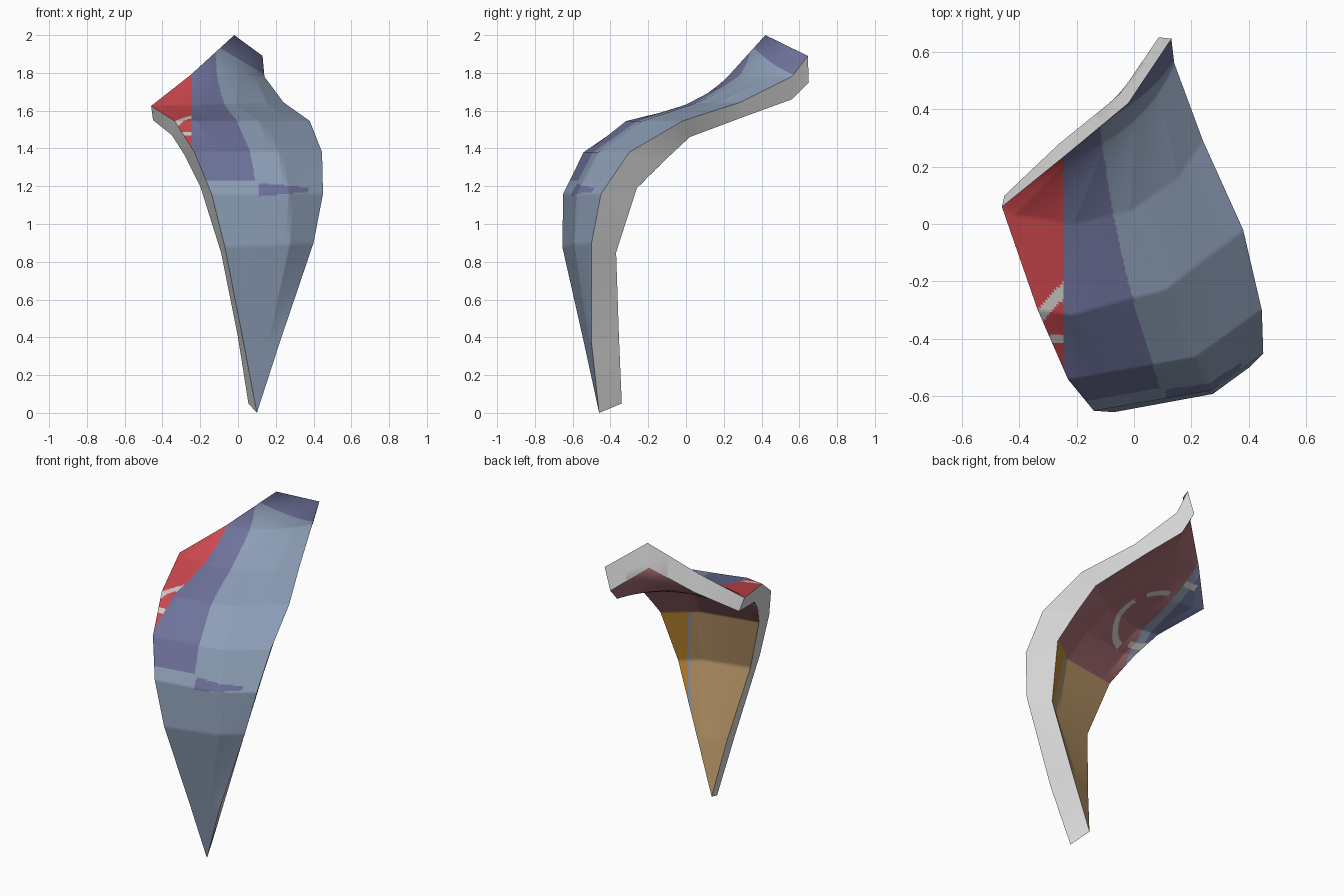
import bpy, bmesh, math
from mathutils import Vector

if "Cube" in bpy.data.objects:
    bpy.data.objects.remove(bpy.data.objects["Cube"])

# ---- flat colours (sRGB converted to linear) ----
def lin(c):
    c /= 255
    return c / 12.92 if c <= 0.04045 else ((c + 0.055) / 1.055) ** 2.4

COLOURS = {
    "slate_blue": (141, 158, 182),
    "muted_purple": (110, 114, 154),
    "faded_red": (205, 72, 78),
    "pale_stripe": (208, 206, 202),
    "break_grey": (220, 220, 220),
    "tan_lining": (190, 155, 107),
    "orange_lining": (198, 142, 50),
    "dusty_maroon": (168, 110, 116),
}
SLATE, PURPLE, RED, STRIPE, BREAK, TAN, ORANGE, MAROON = range(8)

# ---- each row: left break point, right break point ----
OUTER = [
    ((0.10, -0.46, 0.00), (0.10, -0.46, 0.00)),
    ((0.03, -0.54, 0.37), (0.22, -0.50, 0.37)),
    ((-0.07, -0.655, 0.88), (0.40, -0.50, 0.90)),
    ((-0.14, -0.65, 1.16), (0.45, -0.45, 1.16)),
    ((-0.23, -0.54, 1.38), (0.445, -0.30, 1.38)),
    ((-0.335, -0.30, 1.545), (0.38, -0.02, 1.545)),
    ((-0.46, 0.06, 1.625), (0.24, 0.29, 1.645)),
    ((-0.25, 0.23, 1.79), (0.14, 0.56, 1.78)),
    ((-0.02, 0.42, 2.00), (0.13, 0.645, 1.89)),
]
INNER = [
    ((0.055, -0.34, 0.05), (0.055, -0.34, 0.05)),
    ((0.00, -0.42, 0.40), (0.17, -0.355, 0.40)),
    ((-0.09, -0.53, 0.85), (0.315, -0.37, 0.85)),
    ((-0.20, -0.46, 1.20), (0.365, -0.26, 1.19)),
    ((-0.28, -0.33, 1.36), (0.34, -0.12, 1.33)),
    ((-0.35, -0.20, 1.47), (0.309, 0.02, 1.46)),
    ((-0.45, 0.10, 1.55), (0.19, 0.34, 1.58)),
    ((-0.26, 0.28, 1.69), (0.10, 0.56, 1.66)),
    ((-0.05, 0.45, 1.86), (0.086, 0.65, 1.75)),
]
COLS, STEPS = 140, 32
CX, CY = -0.2, 0.45            # axis of the whole dome the shard broke from
STEP = 2 * math.pi / 14        # the dome has fourteen sides
VERTEX = math.radians(-65.5)   # direction of one dome corner

def side(a):
    """Radius of a unit fourteen-sided ring in direction a."""
    return math.cos(STEP / 2) / math.cos((a - VERTEX) % STEP - STEP / 2)

def point(rows, k, u):
    l, r = Vector(rows[k][0]), Vector(rows[k][1])
    p = l.lerp(r, u)
    if k < 7:       # dome rings
        al, ar = (math.atan2(v.y - CY, v.x - CX) for v in (l, r))
        rl, rr = (math.hypot(v.y - CY, v.x - CX) for v in (l, r))
        a = al + (ar - al) * u
        rad = side(a) * (rl / side(al) * (1 - u) + rr / side(ar) * u)
        rad -= {5: 0.06, 6: 0.12}.get(k, 0) * u * (1 - u)
        p.x, p.y = CX + rad * math.cos(a), CY + rad * math.sin(a)
    elif k == 7:    # base of the flared peak
        d = r - l
        p += Vector((d.y, -d.x, 0)).normalized() * (4 * u * (1 - u) * 0.06)
    return p

def skin(bm, rows, tag):
    grid = []
    us = [i / COLS for i in range(COLS + 1)]
    rings = [[point(rows, k, u) for u in us] for k in range(len(rows))]
    for j in range((len(rows) - 1) * STEPS + 1):
        k = min(j // STEPS, len(rows) - 2)
        t = j / STEPS - k
        grid.append([bm.verts.new(a.lerp(b, t)) for a, b in zip(rings[k], rings[k + 1])])
    for a, b in zip(grid, grid[1:]):
        for i in range(COLS):
            bm.faces.new((a[i], a[i + 1], b[i + 1], b[i])).material_index = tag
    # border running up the left, across the back and down the right
    return [r[0] for r in grid] + grid[-1][1:] + [r[-1] for r in grid[-2::-1]]

# ---- curved broken shell: outer skin, inner skin and broken edges ----
bm = bmesh.new()
ring_out, ring_in = skin(bm, OUTER, SLATE), skin(bm, INNER, TAN)
for i in range(len(ring_out) - 1):
    quad = (ring_out[i], ring_out[i + 1], ring_in[i + 1], ring_in[i])
    bm.faces.new(quad).material_index = BREAK
bmesh.ops.remove_doubles(bm, verts=bm.verts[:], dist=1e-5)

# clean colour borders along straight lines
for co, no in (((-0.245, 0, 0), (1, 0, 0)), ((0, 0, 1.23), (0, 0, 1)),
               ((0, 0, 1.875), (0.6, 0, 1)),
               ((0, -0.125, 0), (1, 1, 0)), ((0, -0.145, 0), (1, 1, 0))):
    bmesh.ops.bisect_plane(bm, geom=bm.verts[:] + bm.edges[:] + bm.faces[:],
                           dist=1e-5, plane_co=co, plane_no=no)
bmesh.ops.recalc_face_normals(bm, faces=bm.faces[:])

def outer_colour(x, y, z):
    if x < -0.245 and z > 1.23:
        arc = abs(y - (-0.235 + 1.1 * (x + 0.25))) < 0.03 and x > -0.34
        bar = abs(y + 0.40) < 0.013 and x > -0.30
        return STRIPE if arc or bar else RED
    if z > 1.23 and x < -0.065 - 0.2 * y + 0.13 * y * y:
        return PURPLE
    if z > 1.875 - 0.6 * x:
        return PURPLE
    if 0.11 < x < 0.375 and abs(z - 1.182) < 0.035 - 0.09 * (x - 0.11):
        return PURPLE
    return SLATE

def inner_colour(x, y, z):
    if z < 1.195:
        s = x + y
        return ORANGE if s > -0.125 else SLATE if s > -0.145 else TAN
    d = math.hypot(x + 0.225, y + 0.125)
    a = math.degrees(math.atan2(y + 0.125, x + 0.225))
    if 0.185 < d < 0.22 and (-70 < a < 25 or 45 < a < 85):
        return STRIPE
    if 0.155 < d < 0.185 and -130 < a < -85:
        return STRIPE
    if x < -0.245:
        if abs(y - 0.17) < 0.018 and x > -0.33:
            return STRIPE
        return SLATE if x > -0.30 else PURPLE
    return MAROON

for f in bm.faces:
    c = f.calc_center_median()
    if f.material_index == SLATE:
        f.material_index = outer_colour(*c)
    elif f.material_index == TAN:
        f.material_index = inner_colour(*c)

mesh = bpy.data.meshes.new("broken_shell")
bm.to_mesh(mesh)
bm.free()
for name, rgb in COLOURS.items():
    m = bpy.data.materials.new(name)
    m.diffuse_color = (*[lin(c) for c in rgb], 1)
    m.use_nodes = True
    m.node_tree.nodes["Principled BSDF"].inputs["Base Color"].default_value = m.diffuse_color
    mesh.materials.append(m)
shell = bpy.data.objects.new("broken_shell", mesh)
bpy.context.collection.objects.link(shell)
bpy.context.view_layer.objects.active = shell
shell.select_set(True)
bpy.ops.object.shade_smooth_by_angle(angle=math.radians(35))
